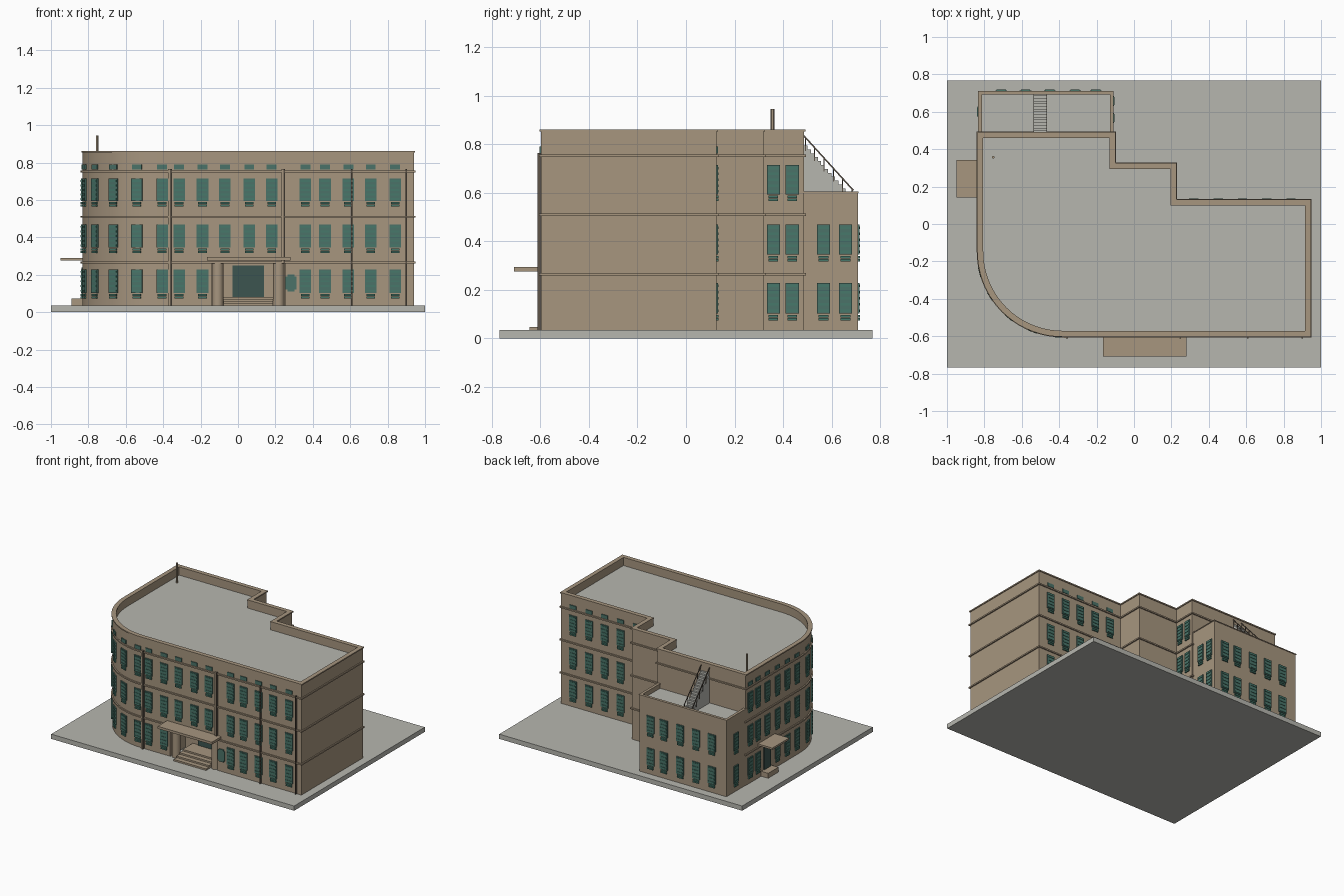
import bpy, bmesh, math
from mathutils import Matrix, Vector

if "Cube" in bpy.data.objects:
    bpy.data.objects.remove(bpy.data.objects["Cube"])


def material(name, rgb):
    m = bpy.data.materials.new(name)
    m.diffuse_color = (*rgb, 1)
    m.use_nodes = True
    m.node_tree.nodes["Principled BSDF"].inputs["Base Color"].default_value = m.diffuse_color
    return m


TAN = material("tan_stone", (0.385, 0.303, 0.212))
GREY = material("grey_concrete", (0.47, 0.47, 0.43))
TEAL = material("teal_pane", (0.07, 0.17, 0.14))
GREEN = material("green_louvre", (0.063, 0.19, 0.148))
GLASS = material("dark_glass", (0.045, 0.09, 0.08))
DARK = material("dark_metal", (0.11, 0.088, 0.066))


def finish(bm, name, mat, smooth=False):
    bmesh.ops.recalc_face_normals(bm, faces=bm.faces)
    me = bpy.data.meshes.new(name)
    bm.to_mesh(me)
    bm.free()
    me.materials.append(mat)
    ob = bpy.data.objects.new(name, me)
    bpy.context.collection.objects.link(ob)
    if smooth:
        bpy.ops.object.select_all(action='DESELECT')
        ob.select_set(True)
        bpy.context.view_layer.objects.active = ob
        bpy.ops.object.shade_smooth_by_angle(angle=math.radians(30))
    return ob


def add_box(bm, x0, x1, y0, y1, z0, z1, mat=Matrix()):
    m = mat @ Matrix.Translation(((x0 + x1) / 2, (y0 + y1) / 2, (z0 + z1) / 2))
    bmesh.ops.create_cube(bm, size=1, matrix=m @ Matrix.Diagonal((x1 - x0, y1 - y0, z1 - z0, 1)))


def box(name, mat, *dims):
    bm = bmesh.new()
    add_box(bm, *dims)
    return finish(bm, name, mat)


def prism(name, mat, pts, z0, z1, hole=None):
    """Extruded outline; with a hole outline of equal length it is a ring."""
    bm = bmesh.new()
    n = len(pts)

    def loop(p, z):
        return [bm.verts.new((x, y, z)) for x, y in p]

    loops = [loop(pts, z0), loop(pts, z1)]
    if hole:
        loops += [loop(hole, z1), loop(hole, z0), loops[0]]
    else:
        bm.faces.new(loops[0])
        bm.faces.new(loops[1])
    for a, b in zip(loops, loops[1:]):
        for i in range(n):
            j = (i + 1) % n
            bm.faces.new((a[i], a[j], b[j], b[i]))
    return finish(bm, name, mat, True)


def offset(pts, d):
    """Mitred outward offset of a counter-clockwise outline."""
    out = []
    for i, p in enumerate(pts):
        a, b, c = Vector(pts[i - 1]), Vector(p), Vector(pts[(i + 1) % len(pts)])
        u, v = (b - a).normalized(), (c - b).normalized()
        n1, n2 = Vector((u.y, -u.x)), Vector((v.y, -v.x))
        q = b + (n1 + n2) * d / (1 + n1.dot(n2))
        out.append((q.x, q.y))
    return out


# Outlines: long block with stepped back and a rounded front corner
E, W, F = 0.94, -0.832, -0.597
CX, CY, R = -0.382, -0.147, 0.45
arc = [(CX + R * math.cos(math.radians(a)), CY + R * math.sin(math.radians(a)))
       for a in range(180, 271, 5)]
notch = [(-0.14, F), (-0.14, -0.42), (0.25, -0.42), (0.25, F)]
rest = [(E, F), (E, 0.125), (0.222, 0.125), (0.222, 0.32), (-0.105, 0.32),
        (-0.105, 0.486), (W, 0.486)]
plan = arc + rest

# Ground slab and main block
box("ground_slab", GREY, -1, 1, -0.768, 0.768, 0, 0.035)
prism("ground_floor_walls", TAN, arc + notch + rest, 0.035, 0.262)
prism("upper_walls", TAN, plan, 0.262, 0.79)
prism("main_roof", GREY, offset(plan, -0.01), 0.785, 0.80)
prism("main_parapet", TAN, plan, 0.79, 0.853, offset(plan, -0.024))
prism("parapet_cap", TAN, offset(plan, 0.006), 0.853, 0.862, offset(plan, -0.026))
for i, z in enumerate((0.265, 0.51, 0.753)):
    prism(f"ledge_{i + 1}", TAN, offset(plan, 0.009), z - 0.005, z + 0.005, offset(plan, -0.01))

# Lower rear wing
wing = [(W + 0.003, 0.47), (-0.113, 0.47), (-0.113, 0.708), (W + 0.003, 0.708)]
prism("wing_walls", TAN, wing, 0.035, 0.56)
prism("wing_roof", GREY, offset(wing, -0.008), 0.555, 0.57)
prism("wing_parapet", TAN, wing, 0.56, 0.6, offset(wing, -0.014))
prism("wing_cap", TAN, offset(wing, 0.004), 0.6, 0.606, offset(wing, -0.016))

# Front pilasters and the dark drainpipes beside them
bm = bmesh.new()
for x, z0 in ((-0.368, 0.035), (0.238, 0.262)):
    add_box(bm, x - 0.005, x + 0.005, F - 0.012, F + 0.005, z0, 0.765)
finish(bm, "pilasters", TAN)
bm = bmesh.new()
for x, z0, w in ((-0.358, 0.035, 0.009), (0.247, 0.262, 0.009),
                 (0.608, 0.035, 0.007), (0.9, 0.035, 0.007)):
    add_box(bm, x - w / 2, x + w / 2, F - 0.016, F + 0.005, z0, 0.765)
finish(bm, "drainpipes", DARK)


# Louvred windows; local x runs along the wall, local -y faces outwards
ROWS = ((0.102, 0.229), (0.345, 0.469), (0.594, 0.714))


def add_window(panes, slats, x, y, angle, rows, vent, w):
    m = Matrix.Translation((x, y, 0)) @ Matrix.Rotation(angle, 4, 'Z')
    for r in rows:
        z0, z1 = ROWS[r]
        add_box(panes, -w, w, -0.007, 0.01, z0, z1, m)
        for k in range(5):
            z = z0 + (z1 - z0) * (k + 0.5) / 5
            add_box(slats, -w * 0.8, w * 0.8, -0.010, 0, z - 0.005, z + 0.005, m)
        for z in (z0 - 0.010, z0 - 0.023):
            add_box(slats, -w * 0.75, w * 0.75, -0.009, 0.01, z - 0.005, z + 0.005, m)
    if vent:
        add_box(panes, -w * 0.85, w * 0.85, -0.006, 0.01, 0.763, 0.79, m)


def windows(name, spots, rows=(0, 1, 2), vent=True, w=0.031):
    panes, slats = bmesh.new(), bmesh.new()
    for x, y, a in spots:
        add_window(panes, slats, x, y, math.radians(a), rows, vent, w)
    finish(panes, name + "_panes", TEAL)
    finish(slats, name + "_louvres", GREEN)


windows("front_windows", [(x, F, 0) for x in (-0.315, -0.19, 0.36, 0.465, 0.59, 0.71, 0.84)])
windows("windows_over_entrance", [(x, F, 0) for x in (-0.07, 0.06, 0.18)], (1, 2))
windows("curve_windows", [(CX - R * math.cos(t), CY - R * math.sin(t), math.degrees(t) - 90)
                          for t in map(math.radians, (14, 32, 51, 69.5, 87))])
windows("west_windows", [(W, y, -90) for y in (-0.115, 0.0, 0.115, 0.345, 0.435)], w=0.029)
windows("window_over_side_door", [(W, 0.235, -90)], (1, 2))
windows("back_windows", [(x, 0.125, 180) for x in (0.32, 0.45, 0.58, 0.71, 0.84)])
windows("inner_corner_windows", [(-0.105, y, 90) for y in (0.36, 0.438)], vent=False, w=0.027)
windows("wing_north_windows", [(x, 0.708, 180) for x in (-0.71, -0.58, -0.45, -0.315, -0.205)],
        (0, 1), False)
windows("wing_side_windows", [(-0.113, y, 90) for y in (0.567, 0.658)]
        + [(W + 0.003, 0.6, -90)], (0, 1), False, 0.027)
bm = bmesh.new()
add_box(bm, 0.255, 0.313, F - 0.007, F + 0.01, 0.12, 0.192)
add_box(bm, 0.265, 0.303, F - 0.008, F + 0.01, 0.11, 0.202)
finish(bm, "small_side_window", TEAL)

# Recessed front entrance with round columns, steps and canopy
box("front_door", GLASS, -0.03, 0.14, -0.428, -0.415, 0.08, 0.25)
bm = bmesh.new()
for x in (-0.108, 0.218):
    bmesh.ops.create_cone(bm, cap_ends=True, segments=24, radius1=0.03, radius2=0.03, depth=0.23,
                          matrix=Matrix.Translation((x, -0.572, 0.149)))
finish(bm, "entrance_columns", TAN, True)
bm = bmesh.new()
for i in range(4):
    add_box(bm, -0.078, 0.188, -0.645 + 0.035 * i, -0.42, 0.035, 0.047 + 0.0115 * i)
finish(bm, "entrance_steps", TAN)
box("entrance_canopy", TAN, -0.165, 0.28, -0.708, F + 0.01, 0.276, 0.294)

# Side entrance
box("side_canopy", TAN, -0.95, W + 0.01, 0.143, 0.342, 0.276, 0.29)
box("side_step", TAN, -0.89, W + 0.01, 0.185, 0.305, 0.035, 0.072)
box("side_door", GLASS, W - 0.006, W + 0.01, 0.195, 0.275, 0.072, 0.24)

# Roof stair: stepped block with hand rails
bm = bmesh.new()
N, Y0, Y1, Z0, Z1 = 14, 0.486, 0.686, 0.57, 0.795
dy, dz = (Y1 - Y0) / N, (Z1 - Z0) / N
for i in range(N):
    add_box(bm, -0.535, -0.467, Y0 + i * dy, Y0 + (i + 1) * dy, Z0, Z1 - i * dz)
finish(bm, "roof_stair", GREY)
bm = bmesh.new()
a, b = Vector((0, 0.486, 0.835)), Vector((0, 0.69, 0.61))
d = b - a
tilt = Matrix.Rotation(math.atan2(d.z, d.y), 4, 'X')
for x in (-0.536, -0.466):
    mid = (a + b) / 2 + Vector((x, 0, 0))
    add_box(bm, -0.002, 0.002, -d.length / 2, d.length / 2, -0.003, 0.003,
            Matrix.Translation(mid) @ tilt)
    for k in range(6):
        p = a + d * (0.03 + 0.188 * k)
        add_box(bm, x - 0.002, x + 0.002, p.y - 0.002, p.y + 0.002, p.z - 0.055, p.z)
finish(bm, "stair_rails", DARK)

# Roof pipe
bm = bmesh.new()
bmesh.ops.create_cone(bm, cap_ends=True, segments=6, radius1=0.008, radius2=0.008, depth=0.145,
                      matrix=Matrix.Translation((-0.752, 0.357, 0.8725)))
finish(bm, "roof_pipe", TAN)
